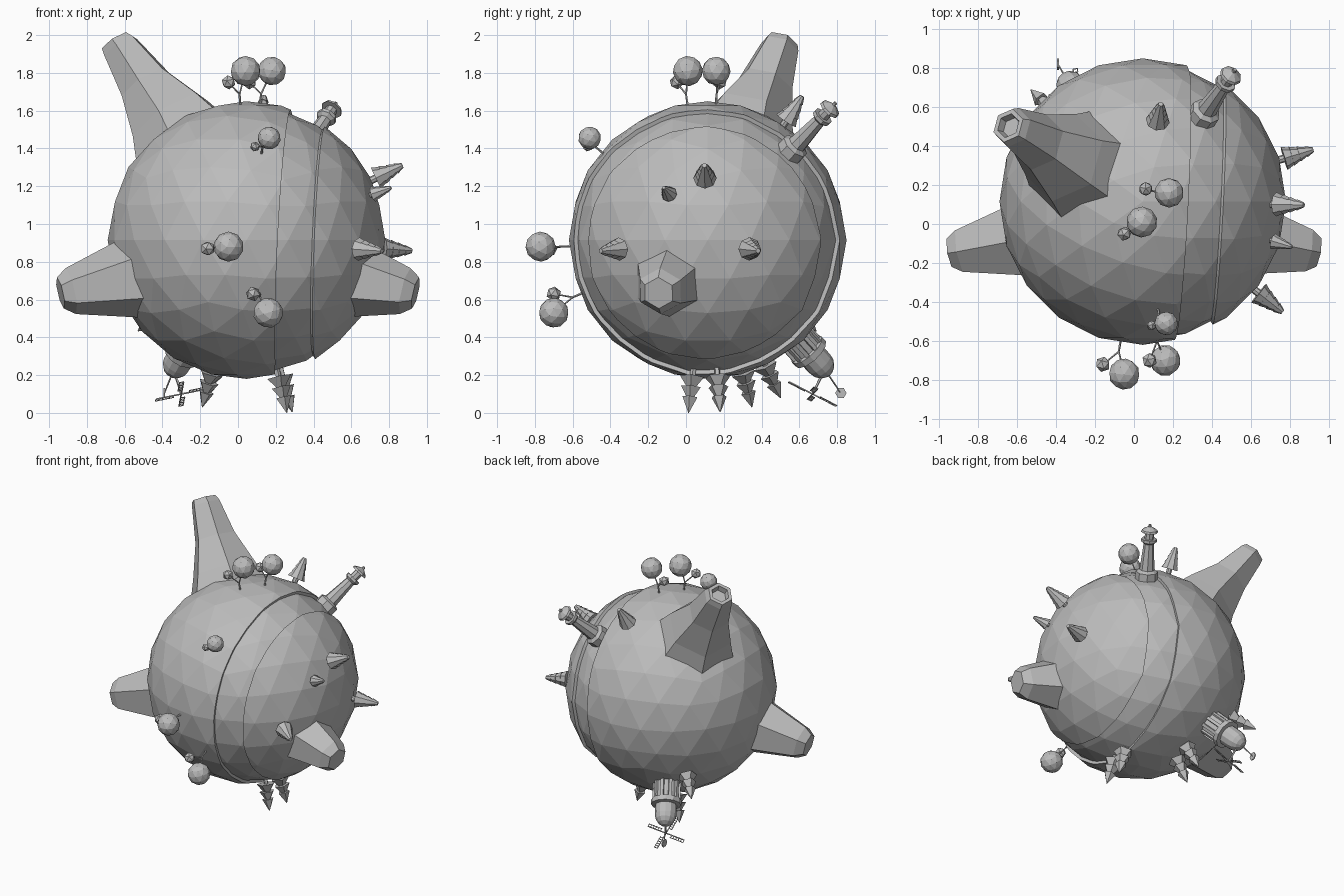
import bpy, bmesh, math
from mathutils import Vector, Matrix

old = bpy.data.objects.get("Cube")
if old:
    bpy.data.objects.remove(old, do_unlink=True)

CENTRE = Vector((0.045, 0.115, 0.915))
R = 0.735

grey = bpy.data.materials.new("stone_grey")
grey.use_nodes = True
grey.diffuse_color = (0.5, 0.5, 0.5, 1)
grey.node_tree.nodes["Principled BSDF"].inputs["Base Color"].default_value = (0.5, 0.5, 0.5, 1)


def finish(name, bm):
    bmesh.ops.recalc_face_normals(bm, faces=bm.faces[:])
    mesh = bpy.data.meshes.new(name)
    bm.to_mesh(mesh)
    bm.free()
    mesh.materials.append(grey)
    obj = bpy.data.objects.new(name, mesh)
    bpy.context.collection.objects.link(obj)
    return obj


def frame(direction, height=0.0):
    """Local frame standing on the globe, z pointing outward."""
    d = Vector(direction).normalized()
    return Matrix.Translation(CENTRE + d * height) @ d.to_track_quat('Z', 'Y').to_matrix().to_4x4()


def loft(bm, rings):
    """Skin closed rings of points and cap both ends."""
    rows = [[bm.verts.new(p) for p in ring] for ring in rings]
    n = len(rows[0])
    for a, b in zip(rows, rows[1:]):
        for i in range(n):
            j = (i + 1) % n
            bm.faces.new((a[i], a[j], b[j], b[i]))
    bm.faces.new(rows[0][::-1])
    bm.faces.new(rows[-1])


def ring(m, z, r, n, turn=0.0):
    return [m @ Vector((r * math.cos(turn + math.tau * i / n),
                        r * math.sin(turn + math.tau * i / n), z)) for i in range(n)]


def lathe(bm, m, profile, n):
    loft(bm, [ring(m, z, r, n) for r, z in profile])


def rod(bm, a, b, r, n=5):
    a, b = Vector(a), Vector(b)
    m = Matrix.Translation(a) @ (b - a).to_track_quat('Z', 'Y').to_matrix().to_4x4()
    lathe(bm, m, [(r, 0), (r * 0.8, (b - a).length)], n)


def block(bm, m, at, size):
    bmesh.ops.create_cube(bm, size=1, matrix=m @ Matrix.Translation(at) @ Matrix.Diagonal((*size, 1)))


# Globe with a sunken channel running round its left side
bm = bmesh.new()
bmesh.ops.create_icosphere(bm, subdivisions=3, radius=R)
banks = [(0.20, Vector((1, -0.05, -0.05))), (0.39, Vector((1, -0.05, -0.04)))]
for x, normal in banks:
    bmesh.ops.bisect_plane(bm, geom=bm.verts[:] + bm.edges[:] + bm.faces[:], dist=0.012,
                           plane_co=(x, 0, 0), plane_no=normal)
channel = []
for f in bm.faces:
    c = f.calc_center_median()
    side = [(c - Vector((x, 0, 0))).dot(normal) for x, normal in banks]
    if side[0] > 0 > side[1]:
        channel.append(f)
new = bmesh.ops.extrude_face_region(bm, geom=channel)["geom"]
bmesh.ops.delete(bm, geom=[f for f in channel if f.is_valid], context='FACES')
for v in new:
    if isinstance(v, bmesh.types.BMVert):
        v.co *= 0.97
bmesh.ops.translate(bm, verts=bm.verts[:], vec=CENTRE)
finish("globe", bm)


# Mountains: six-sided, swept through given centres, radii and headings
def mountain(name, stations, turn, crater):
    bm = bmesh.new()
    rings = []
    for centre, r, heading in stations:
        m = Matrix.Translation(centre) @ Vector(heading).to_track_quat('Z', 'Y').to_matrix().to_4x4()
        rings.append(ring(m, 0, r, 6, turn))
    if crater:
        rings.append(ring(m, 0.0, r * 0.72, 6, turn))
        rings.append(ring(m, -0.04, r * 0.6, 6, turn))
    loft(bm, rings)
    finish(name, bm)


slope = (-0.5, 0.28, 0.8)
mountain("tall_mountain", [
    ((-0.27, 0.29, 1.40), 0.31, slope),
    ((-0.36, 0.34, 1.56), 0.235, slope),
    ((-0.49, 0.42, 1.74), 0.15, slope),
    ((-0.62, 0.495, 1.935), 0.105, slope),
    ((-0.645, 0.505, 1.965), 0.09, slope)], 0.3, True)
for side, name in ((1, "left_mountain"), (-1, "right_mountain")):
    out = (side * 0.94, -0.17, -0.22)
    mountain(name, [
        ((side * 0.50, -0.06, 0.73), 0.235, out),
        ((side * 0.885, -0.135, 0.645), 0.125, out),
        ((side * 0.94, -0.145, 0.635), 0.085, out)], 0.5, False)

# Round trees: a big and a small crown on a forked twig
ROUND_TREES = [
    ((0.04, 0.01, 1.81), 0.08, (-0.05, -0.05, 1.75), 0.038),
    ((0.18, 0.16, 1.81), 0.076, (0.06, 0.18, 1.75), 0.038),
    ((0.165, -0.51, 1.455), 0.061, (0.09, -0.52, 1.41), 0.027),
    ((-0.05, -0.77, 0.88), 0.08, (-0.16, -0.72, 0.87), 0.04),
    ((0.16, -0.70, 0.53), 0.08, (0.08, -0.70, 0.63), 0.04),
]
for k, (big, rb, small, rs) in enumerate(ROUND_TREES):
    bm = bmesh.new()
    big, small = Vector(big), Vector(small)
    mid = big * 0.6 + small * 0.4 - CENTRE
    root = CENTRE + mid.normalized() * (R - 0.02)
    fork = CENTRE + mid.normalized() * (R + 0.045)
    rod(bm, root, fork, 0.007)
    for crown, r in ((big, rb), (small, rs)):
        rod(bm, fork, crown, 0.005)
        m = frame(crown - CENTRE)
        m.translation = crown
        bmesh.ops.create_icosphere(bm, subdivisions=1 if r < 0.05 else 2, radius=r, matrix=m)
    finish("round_tree_%d" % (k + 1), bm)

# Tiered trees: stacked tapering skirts with a blunt top
TIERED = [((0.71, -0.015, 0.34), 1.0), ((0.69, -0.21, 0.25), 0.68), ((0.62, -0.49, -0.05), 1.0),
          ((0.77, 0.235, -0.05), 1.0), ((0.085, 0.46, 0.70), 1.0)]
for k, (d, s) in enumerate(TIERED):
    bm = bmesh.new()
    m = frame(d, 0.70) @ Matrix.Scale(s, 4)
    profile = [(0.02, 0), (0.02, 0.06)]
    for i in range(4):
        w, z = 0.062 - 0.011 * i, 0.06 + 0.039 * i
        profile += [(w, z), (w - 0.016, z + 0.039)]
    lathe(bm, m, profile, 8)
    finish("tiered_tree_%d" % (k + 1), bm)

# Pines: three pointed cones on a trunk
PINES = [(0.21, -0.10, -0.90), (0.24, 0.065, -0.90), (-0.22, 0.22, -0.83),
         (-0.20, 0.36, -0.78), (-0.62, 0.62, -0.52)]
for k, d in enumerate(PINES):
    bm = bmesh.new()
    m = frame(d, 0.70)
    lathe(bm, m, [(0.016, 0), (0.014, 0.08)], 5)
    for i in range(3):
        z = 0.05 + 0.055 * i
        lathe(bm, m, [(0.068 - 0.013 * i, z), (0.002, z + 0.085)], 5)
    finish("pine_%d" % (k + 1), bm)

# Lighthouse
bm = bmesh.new()
m = frame((0.43, 0.615, 0.66), 0.70)
lathe(bm, m, [(0.078, 0), (0.078, 0.055), (0.06, 0.065), (0.052, 0.07), (0.036, 0.26),
              (0.055, 0.275), (0.055, 0.295), (0.032, 0.295), (0.032, 0.345),
              (0.06, 0.345), (0.055, 0.36), (0.012, 0.385), (0.01, 0.40)], 8)
finish("lighthouse", bm)

# Windmill: ribbed tower, collar and rounded cap
mill = frame((-0.385, 0.62, -0.685), 0.68)
bm = bmesh.new()
profile = [(0.085, 0), (0.085, 0.16), (0.105, 0.165), (0.105, 0.20), (0.075, 0.205), (0.075, 0.275)]
profile += [(0.075 * math.cos(a), 0.275 + 0.085 * math.sin(a)) for a in (0.4, 0.8, 1.2, 1.5)]
lathe(bm, mill, profile, 12)
for i in range(10):
    block(bm, mill @ Matrix.Rotation(math.tau * i / 10, 4, 'Z'), (0.088, 0, 0.1), (0.018, 0.022, 0.13))
finish("windmill_tower", bm)

# Windmill sails on a short axle, and a vane
hub = Vector((-0.30, 0.67, 0.10))
top = mill @ Vector((0, 0, 0.32))
bm = bmesh.new()
rod(bm, top, hub, 0.008)
m = Matrix.Translation(hub) @ (hub - top).to_track_quat('Z', 'Y').to_matrix().to_4x4()
for i in range(4):
    arm = m @ Matrix.Rotation(math.tau * i / 4 + 0.4, 4, 'Z')
    block(bm, arm, (0.07, 0, 0), (0.14, 0.006, 0.006))
    block(bm, arm, (0.09, 0.022, 0), (0.1, 0.004, 0.004))
    for s in range(6):
        block(bm, arm, (0.045 + 0.019 * s, 0.012, 0), (0.004, 0.026, 0.004))
finish("windmill_sails", bm)
bm = bmesh.new()
tail = Vector((-0.39, 0.82, 0.105))
rod(bm, top, tail, 0.005)
bmesh.ops.create_cone(bm, cap_ends=True, segments=6, radius1=0.03, radius2=0.03, depth=0.008,
                      matrix=Matrix.Translation(tail) @ Matrix.Rotation(math.pi / 2, 4, 'Y'))
finish("windmill_vane", bm)
